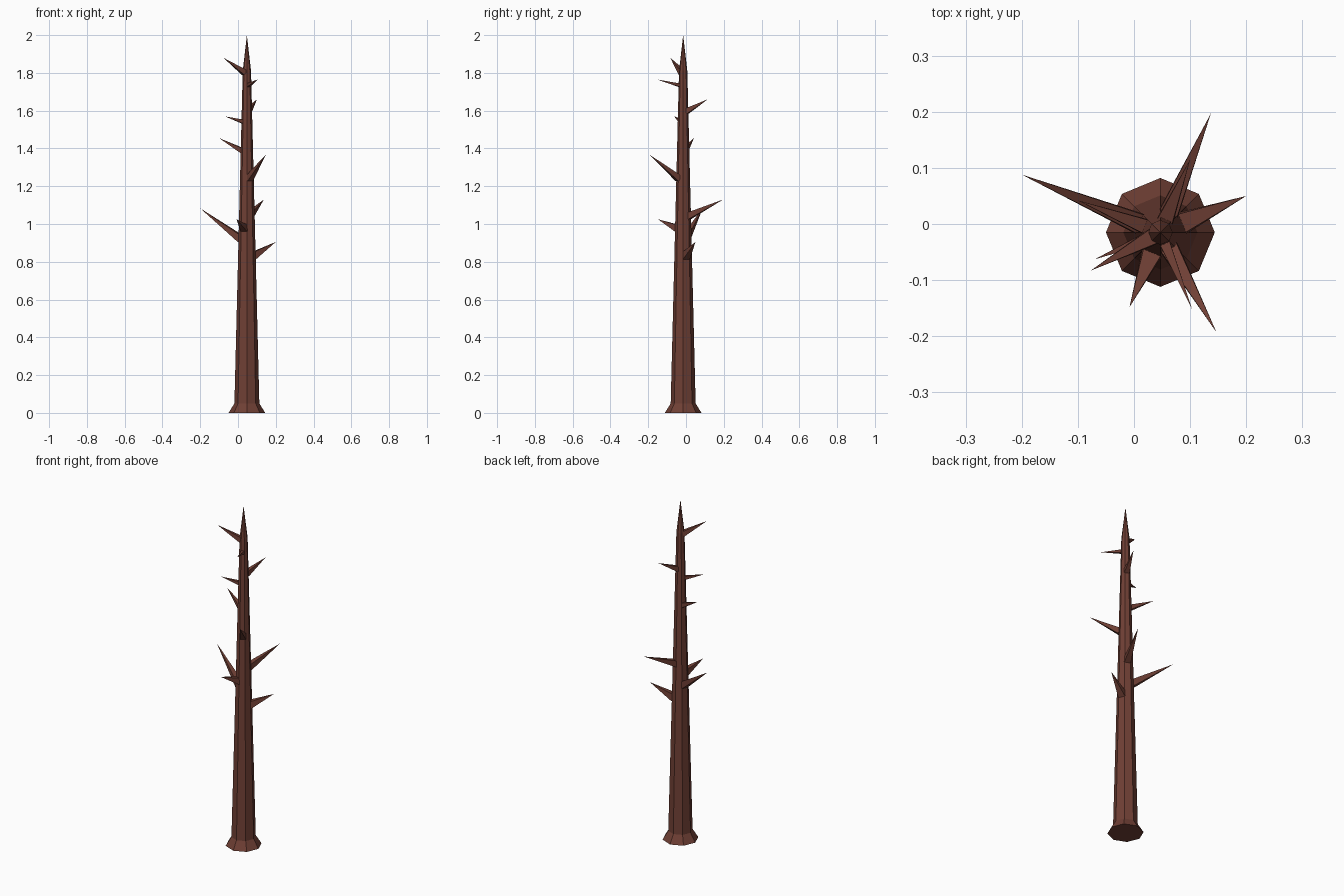
import bpy, bmesh, math
from mathutils import Vector, Matrix

if "Cube" in bpy.data.objects:
    bpy.data.objects.remove(bpy.data.objects["Cube"])

CX, CY = 0.047, -0.015
SIDES = 8
PROFILE = [(0.097, 0.0), (0.066, 0.05), (0.022, 1.81)]   # radius, height
APEX = 2.0

bark = bpy.data.materials.new("bark")
bark.diffuse_color = (0.16, 0.05, 0.035, 1)
bark.use_nodes = True
bark.node_tree.nodes["Principled BSDF"].inputs["Base Color"].default_value = bark.diffuse_color


def finish(bm, name):
    bmesh.ops.recalc_face_normals(bm, faces=bm.faces[:])
    me = bpy.data.meshes.new(name)
    bm.to_mesh(me)
    bm.free()
    me.materials.append(bark)
    ob = bpy.data.objects.new(name, me)
    bpy.context.collection.objects.link(ob)
    return ob


def trunk_radius(z):
    (r0, z0), (r1, z1) = PROFILE[1:]
    return r0 + (r1 - r0) * (z - z0) / (z1 - z0)


# Trunk: flared foot, long taper, pointed tip
bm = bmesh.new()
rings = []
for r, z in PROFILE:
    rings.append([bm.verts.new((CX + r * math.cos(math.tau * i / SIDES),
                                CY + r * math.sin(math.tau * i / SIDES), z))
                  for i in range(SIDES)])
tip = bm.verts.new((CX, CY, APEX))
bm.faces.new(rings[0][::-1])
for i in range(SIDES):
    j = (i + 1) % SIDES
    for a, b in zip(rings, rings[1:]):
        bm.faces.new((a[i], a[j], b[j], b[i]))
    bm.faces.new((rings[-1][i], rings[-1][j], tip))
finish(bm, "trunk")

# Branch stubs: tip x, y, z, height where it leaves the trunk, half width
BRANCHES = [
    (0.20, 0.05, 0.905, 0.835, 0.019),
    (-0.20, 0.088, 1.083, 0.925, 0.018),
    (-0.008, -0.148, 1.025, 0.98, 0.018),
    (0.137, 0.197, 1.13, 1.045, 0.017),
    (0.147, -0.193, 1.367, 1.245, 0.016),
    (-0.10, 0.042, 1.455, 1.39, 0.013),
    (-0.07, -0.063, 1.57, 1.543, 0.010),
    (0.10, 0.115, 1.66, 1.60, 0.014),
    (0.104, -0.153, 1.765, 1.735, 0.009),
    (-0.077, -0.083, 1.88, 1.805, 0.014),
]
for n, (x, y, z, z_base, half) in enumerate(BRANCHES, 1):
    end = Vector((x, y, z))
    out = Vector((x - CX, y - CY, 0)).normalized()
    start = Vector((CX, CY, z_base)) + out * trunk_radius(z_base) * 0.92
    axis = (end - start).normalized()
    start -= axis * half * 0.5
    length = (end - start).length
    side = axis.cross(Vector((0, 0, 1))).normalized()
    up = side.cross(axis)
    bm = bmesh.new()
    base = [bm.verts.new(start + (side * a + up * b) * half * 1.05)
            for a, b in ((-1, -1), (1, -1), (1, 1), (-1, 1))]
    point = bm.verts.new(end)
    bm.faces.new(base)
    for i in range(4):
        bm.faces.new((base[i], base[(i + 1) % 4], point))
    finish(bm, f"branch_{n}")
